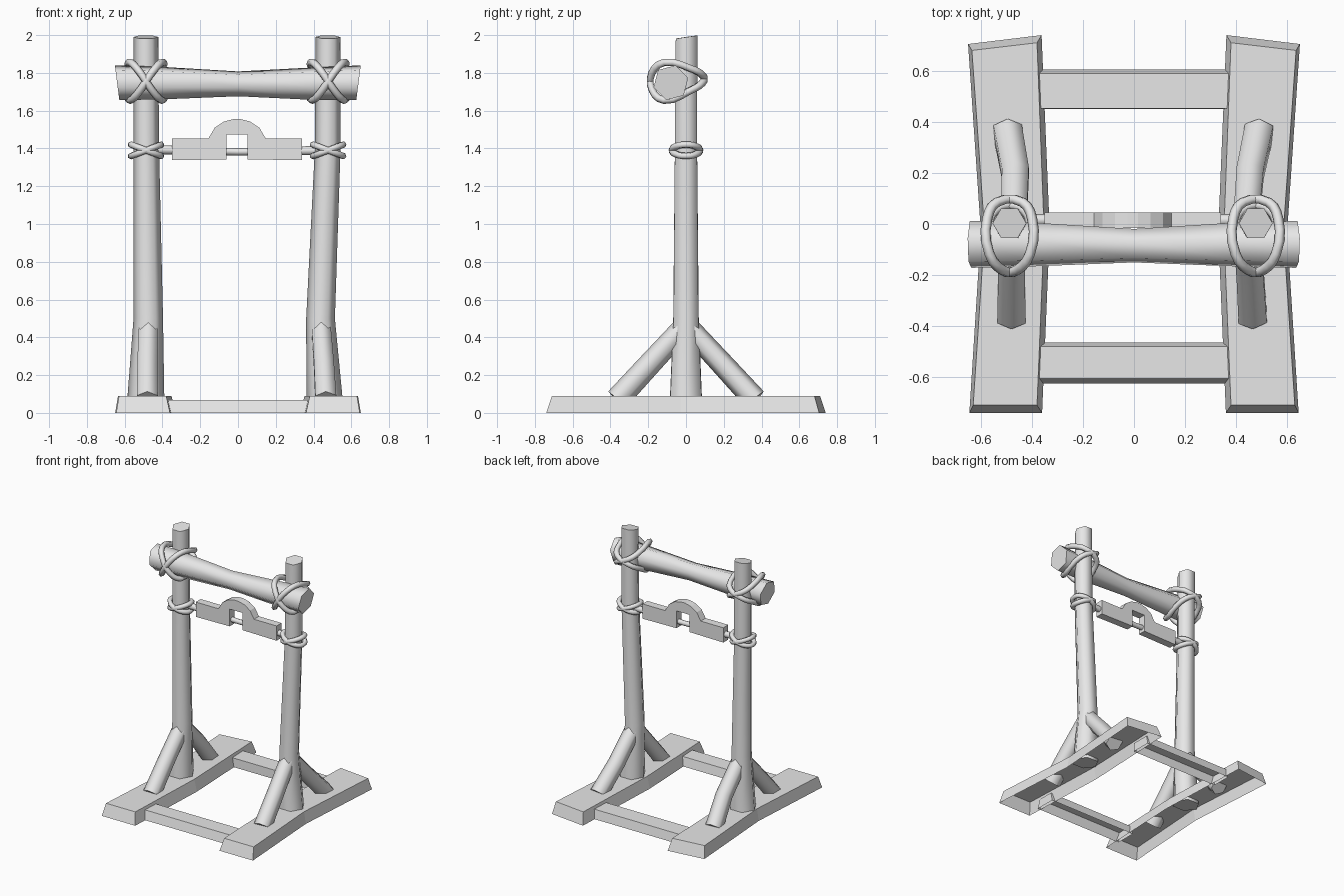
import bpy, bmesh
from math import sin, cos, pi, radians
from mathutils import Vector

cube = bpy.data.objects.get("Cube")
if cube:
    bpy.data.objects.remove(cube, do_unlink=True)

wood = bpy.data.materials.new("plain_grey")
wood.use_nodes = True
GREY = (0.8, 0.8, 0.8, 1)
wood.diffuse_color = GREY
wood.node_tree.nodes["Principled BSDF"].inputs["Base Color"].default_value = GREY


def loft(name, rings, cap_start=True, smooth=False):
    """Skin a list of equal point loops and cap the ends."""
    bm = bmesh.new()
    loops = [[bm.verts.new(p) for p in ring] for ring in rings]
    n = len(loops[0])
    for a, b in zip(loops, loops[1:]):
        for i in range(n):
            j = (i + 1) % n
            bm.faces.new((a[i], a[j], b[j], b[i]))
    bm.faces.new(loops[-1])
    if cap_start:
        bm.faces.new(loops[0][::-1])
    bmesh.ops.recalc_face_normals(bm, faces=bm.faces)
    mesh = bpy.data.meshes.new(name)
    bm.to_mesh(mesh)
    bm.free()
    mesh.materials.append(wood)
    obj = bpy.data.objects.new(name, mesh)
    bpy.context.collection.objects.link(obj)
    if smooth:
        bpy.ops.object.select_all(action='DESELECT')
        obj.select_set(True)
        bpy.context.view_layer.objects.active = obj
        bpy.ops.object.shade_smooth_by_angle(angle=radians(65))
    return obj


def pole(name, path, radii, across, phase=0, sides=6, tilt=0):
    """Faceted log along a path; tilt slants the two end cuts."""
    path = [Vector(p) for p in path]
    axis = (path[-1] - path[0]).normalized()
    u = Vector(across)
    u = (u - axis * u.dot(axis)).normalized()
    v = axis.cross(u)
    rings = []
    for k, (p, r) in enumerate(zip(path, radii)):
        slant = {0: -tilt, len(path) - 1: tilt}.get(k, 0)
        ring = []
        for i in range(sides):
            a = phase + 2 * pi * i / sides
            ring.append(p + u * r * cos(a) + v * r * sin(a) + axis * slant * sin(a))
        rings.append(ring)
    return loft(name, rings, smooth=True)


def rope(name, points, radius):
    """Closed rope loop."""
    curve = bpy.data.curves.new(name, 'CURVE')
    curve.dimensions = '3D'
    curve.resolution_u = 3
    curve.bevel_depth = radius
    curve.bevel_resolution = 1
    spline = curve.splines.new('BEZIER')
    spline.bezier_points.add(len(points) - 1)
    for bp, co in zip(spline.bezier_points, points):
        bp.co = co
        bp.handle_left_type = bp.handle_right_type = 'AUTO'
    spline.use_cyclic_u = True
    curve.materials.append(wood)
    obj = bpy.data.objects.new(name, curve)
    bpy.context.collection.objects.link(obj)


# Hollow floor planks, pinched inward at the middle
base = [(.65, .705), (.6, -.03), (.645, -.74), (.36, -.74), (.33, -.03), (.362, .74)]
top = [(.635, .68), (.585, -.03), (.63, -.71), (.38, -.71), (.352, -.03), (.38, .71)]
for side, s in (("left", 1), ("right", -1)):
    loft(side + "_floor_plank", [[(s * x, y, 0) for x, y in base],
                                 [(s * x, y, .09) for x, y in top]], cap_start=False)


# Hollow cross planks joining them
def cross_plank(name, y0, y1, t0, t1):
    rings = []
    for a, b, z in ((y0, y1, 0), (t0, t1, .068)):
        rings.append([(-.378, a, z), (.378, a, z), (.378, b, z), (-.378, b, z)])
    loft(name, rings, cap_start=False)


cross_plank("front_cross_plank", -.625, -.465, -.605, -.48)
cross_plank("back_cross_plank", .45, .605, .453, .59)

# Upright posts
X = (1, 0, 0)
pole("right_post", [(-.488, 0, .075), (-.475, 0, .5), (-.486, 0, 1.4), (-.488, .003, 1.99)],
     [.098, .078, .068, .066], X, tilt=.01)
pole("left_post", [(.458, 0, .075), (.437, 0, .5), (.475, 0, 1.4), (.477, .003, 1.99)],
     [.096, .076, .068, .066], X, tilt=.01)

# Diagonal braces: foot x, middle x and head x for each
braces = {"right_front_brace": (-1, -.48, -.48, -.475), "left_front_brace": (-1, .465, .455, .44),
          "right_back_brace": (1, -.495, -.465, -.47), "left_back_brace": (1, .49, .455, .44)}
for name, (d, foot, mid, head) in braces.items():
    pole(name, [(foot, d * .365, .07), (mid, d * .2, .25), (head, d * .015, .45)],
         [.064, .061, .058], X, phase=pi / 6)

# Top log, thinner in the middle
pole("top_log", [(-.64, -.08, 1.748), (-.42, -.08, 1.746), (0, -.085, 1.742),
                 (.42, -.08, 1.743), (.638, -.08, 1.748)],
     [.095, .09, .068, .09, .095], (0, 1, 0), phase=radians(15), tilt=.012)

# Hanging arch plate on a rod
half = [(.055, 1.475), (.055, 1.342), (.345, 1.338), (.345, 1.452), (.152, 1.452),
        (.118, 1.51), (.07, 1.542), (.02, 1.555)]
outline = half + [(-x, z) for x, z in reversed(half)]
loft("arch_plate", [[(x - .005, y, z) for x, z in outline] for y in (-.015, .045)])
pole("hanging_rod", [(-.47, .015, 1.395), (0, .015, 1.382), (.47, .015, 1.39)],
     [.025, .019, .025], (0, 1, 0), sides=8)

# Rope lashings: crossed pairs at each post
knot = [(-.08, -.115, .1), (-.03, -.18, .045), (.03, -.18, -.045), (.08, -.115, -.1),
        (.088, .02, -.05), (.05, .085, -.01), (-.05, .085, .035), (-.088, .02, .07)]
for side, cx in (("right", -.487), ("left", .477)):
    for label, s in (("rising", -1), ("falling", 1)):
        rope(f"{side}_log_rope_{label}",
             [(cx + s * x, y, 1.755 + z) for x, y, z in knot], .02)
        ring = []
        for i in range(8):
            a = 2 * pi * i / 8
            ring.append((cx + .079 * cos(a), .074 * sin(a), 1.39 + s * .03 * cos(a)))
        rope(f"{side}_rod_rope_{label}", ring, .018)
